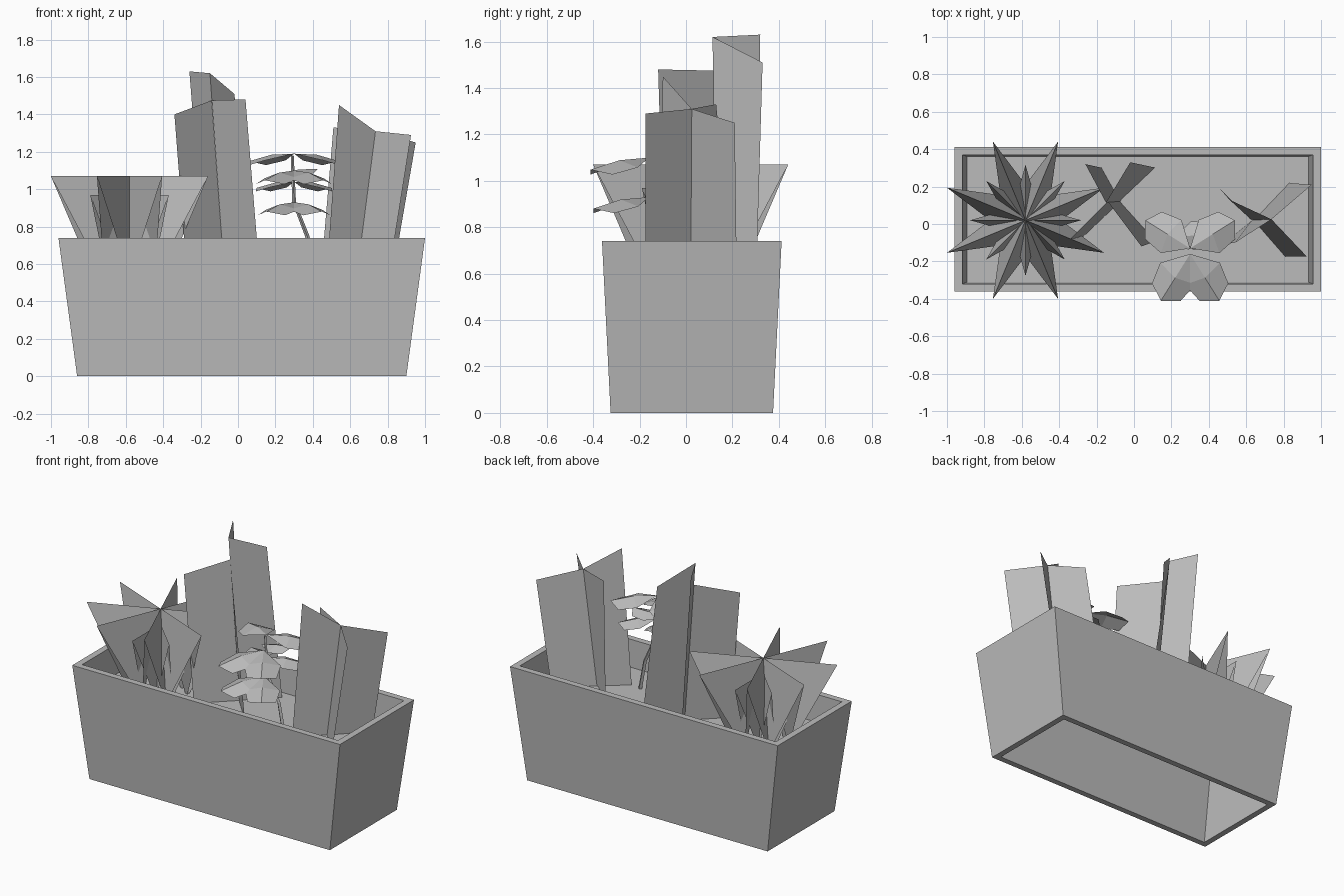
import bpy, math
from mathutils import Vector, Matrix

if "Cube" in bpy.data.objects:
    bpy.data.objects.remove(bpy.data.objects["Cube"])

grey = bpy.data.materials.new("plain_grey")
grey.diffuse_color = (0.5, 0.5, 0.5, 1)
grey.use_nodes = True
grey.node_tree.nodes["Principled BSDF"].inputs["Base Color"].default_value = grey.diffuse_color


def make(name, verts, faces):
    me = bpy.data.meshes.new(name)
    me.from_pydata([tuple(v) for v in verts], [], faces)
    me.materials.append(grey)
    me.update()
    ob = bpy.data.objects.new(name, me)
    bpy.context.collection.objects.link(ob)
    return ob


CX, CY, H, SOIL = 0.02, 0.025, 0.74, 0.56


def rect(hx, hy, z):
    return [(CX + sx * hx, CY + sy * hy, z)
            for sx, sy in ((-1, -1), (1, -1), (1, 1), (-1, 1))]


# Tapered planter: a hollow wall, open underneath
loops = [rect(0.88, 0.35, 0), rect(0.98, 0.387, H),
         rect(0.937, 0.345, H), rect(0.84, 0.31, 0)]
faces = []
for a in range(4):
    b = (a + 1) % 4
    for i in range(4):
        j = (i + 1) % 4
        faces.append((a * 4 + i, a * 4 + j, b * 4 + j, b * 4 + i))
make("planter_box", sum(loops, []), faces)

# Soil sheet inside the box
t = SOIL / H
make("soil", rect(0.84 + 0.097 * t, 0.31 + 0.035 * t, SOIL), [(0, 1, 2, 3)])


# Spiky plant: pleated stars with level ridges and deep valleys
def star(name, r, top, valley, base, turn):
    c = Vector((-0.58, 0.02, 0))
    verts = [c + Vector((0, 0, top))]
    for k in range(16):
        a = turn + k * math.pi / 8
        rr, z = (r, top) if k % 2 == 0 else (valley, base)
        verts.append(c + Vector((rr * math.cos(a), rr * math.sin(a), z)))
    make(name, verts, [(0, 1 + k, 1 + (k + 1) % 16) for k in range(16)])


star("spiky_plant_outer", 0.455, 1.07, 0.19, 0.53, math.pi / 8)
star("spiky_plant_inner", 0.297, 0.97, 0.13, 0.53, 0)


# Tall plants: flat panels fanning out from a leaning spine
def panel(name, spine_top, spine_base, out_top, out_base):
    make(name, [spine_base, out_base, out_top, spine_top], [(0, 1, 2, 3)])


base = (-0.07, 0.12, 0.5)
low, high = (-0.14, 0.12, 1.475), (-0.15, 0.115, 1.62)
for top, o_top, o_base in (
        (low, (-0.34, -0.08, 1.40), (-0.27, -0.07, 0.5)),
        (low, (0.04, -0.12, 1.48), (0.12, -0.09, 0.5)),
        (high, (-0.02, 0.33, 1.51), (0.12, 0.30, 0.5)),
        (high, (-0.26, 0.32, 1.63), (-0.17, 0.30, 0.5))):
    panel("tall_plant_panel", top, base, o_top, o_base)

base, top = (0.63, 0.02, 0.5), (0.735, 0.025, 1.31)
for o_top, o_base in (
        ((0.54, -0.10, 1.45), (0.47, -0.11, 0.5)),
        ((0.51, 0.13, 1.33), (0.44, 0.21, 0.5)),
        ((0.925, -0.175, 1.29), (0.80, -0.175, 0.5)),
        ((0.95, 0.21, 1.25), (0.82, 0.22, 0.5))):
    panel("right_plant_panel", top, base, o_top, o_base)


# Leafy plant: broad creased leaves around a thin bent stem
def leaf(origin, heading, pitch, size):
    pts = [(0, 0, 0), (0.13, -0.11, -0.02), (0.25, -0.09, -0.03),
           (0.30, 0, 0), (0.25, 0.09, -0.03), (0.13, 0.11, -0.02),
           (0.15, 0, 0.015)]
    m = (Matrix.Translation(origin)
         @ Matrix.Rotation(math.radians(heading), 4, 'Z')
         @ Matrix.Rotation(math.radians(pitch), 4, 'Y'))
    make("broad_leaf", [m @ (Vector(p) * size) for p in pts],
         [(0, 1, 6), (1, 2, 3, 6), (3, 4, 5, 6), (5, 0, 6)])


for z, s in ((1.10, 1.0), (0.93, 0.95)):
    for heading in (238, 302):
        leaf((0.30, -0.16, z), heading, 10, s)
for z, s in ((1.19, 0.95), (1.04, 0.8)):
    for heading in (148, 32):
        leaf((0.30, -0.13, z), heading, 8, s)
leaf((0.22, -0.07, 1.08), 5, -8, 0.7)

path = [(0.44, -0.10, 0.37), (0.37, -0.10, 0.75),
        (0.30, -0.12, 0.93), (0.29, -0.13, 1.18)]
verts, faces = [], []
for i, p in enumerate(path):
    r = 0.014 - 0.002 * i
    for k in range(4):
        a = k * math.pi / 2
        verts.append(Vector(p) + Vector((r * math.cos(a), r * math.sin(a), 0)))
        if i:
            n = (k + 1) % 4
            faces.append(((i - 1) * 4 + k, (i - 1) * 4 + n, i * 4 + n, i * 4 + k))
faces += [(3, 2, 1, 0), (12, 13, 14, 15)]
make("leafy_stem", verts, faces)
